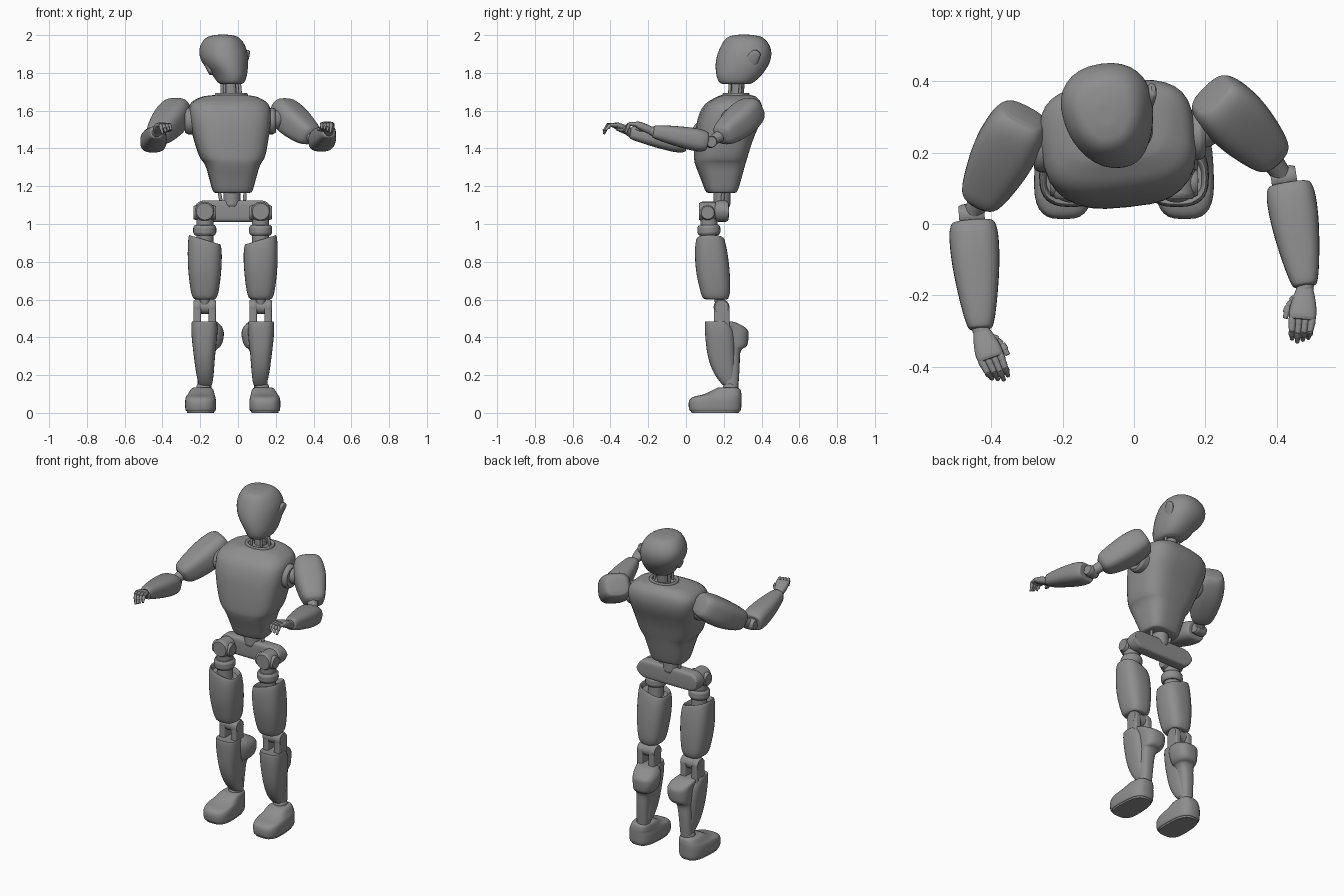
import bpy, bmesh
from math import sin, cos, pi, radians
from mathutils import Matrix, Vector as V

CX = -0.028   # body centre line
DARK = bpy.data.materials.new("dark_grey")
DARK.diffuse_color = (.27, .27, .27, 1)


def chaikin(rows, n=3):
    for _ in range(n):
        out = [rows[0]]
        for p, q in zip(rows, rows[1:]):
            out.append([a * .75 + b * .25 for a, b in zip(p, q)])
            out.append([a * .25 + b * .75 for a, b in zip(p, q)])
        rows = out + [rows[-1]]
    return rows


# Smooth loft: each section is (t, centre x, centre y, radius x, radius y[, rim slope])
def loft(name, secs, n=2.6, mat=None, taper=0, seg=32, s=None):
    bm = bmesh.new()
    rings = []
    for t, cx, cy, rx, ry, sl in chaikin([list(r) + [0] * (6 - len(r)) for r in secs]):
        ring = []
        for i in range(seg):
            a = 2 * pi * i / seg
            c, d = cos(a), sin(a)
            x = rx * abs(c) ** (2 / n) * (1 if c > 0 else -1)
            y = ry * abs(d) ** (2 / n) * (1 if d > 0 else -1)
            x *= 1 + taper * y / max(ry, 1e-4)
            co = V((cx + x, cy + y, t + sl * x))
            if s:
                co.x = CX + s * co.x
            ring.append(bm.verts.new(mat @ co if mat else co))
        rings.append(ring)
    for p, q in zip(rings, rings[1:]):
        for i in range(seg):
            j = (i + 1) % seg
            bm.faces.new((p[i], p[j], q[j], q[i]))
    bm.faces.new(rings[0][::-1])
    bm.faces.new(rings[-1])
    bmesh.ops.recalc_face_normals(bm, faces=bm.faces)
    me = bpy.data.meshes.new(name)
    bm.to_mesh(me)
    bm.free()
    me.materials.append(DARK)
    ob = bpy.data.objects.new(name, me)
    bpy.context.collection.objects.link(ob)
    bpy.context.view_layer.objects.active = ob
    bpy.ops.object.select_all(action='DESELECT')
    ob.select_set(True)
    bpy.ops.object.shade_smooth_by_angle(angle=radians(35))
    return ob


# Loft between two points, t given as a fraction of the length
def limb(name, a, b, secs, n=2.6, up=(0, 0, 1), seg=32):
    a, b = V(a), V(b)
    z = (b - a).normalized()
    x = V(up).cross(z)
    x = (x if x.length > .01 else V((1, 0, 0))).normalized()
    y = z.cross(x)
    m = Matrix((x, y, z)).transposed().to_4x4()
    m.translation = a
    L = (b - a).length
    return loft(name, [(r[0] * L,) + tuple(r[1:]) for r in secs], n, m, seg=seg)


def rod(name, a, b, r, r2=None, seg=24):
    r2 = r2 or r
    e = min(.3, .012 / (V(b) - V(a)).length)
    return limb(name, a, b, [(0, 0, 0, .85 * r, .85 * r), (e, 0, 0, r, r), (2 * e, 0, 0, r, r),
                             (1 - 2 * e, 0, 0, r2, r2), (1 - e, 0, 0, r2, r2),
                             (1, 0, 0, .85 * r2, .85 * r2)], 2, seg=seg)


def span(z, cx, y0, y1, rx, slope=0):
    return (z, cx, (y0 + y1) / 2, rx, (y1 - y0) / 2, slope)


def turn(deg, p):
    return Matrix.Translation(p) @ Matrix.Rotation(radians(deg), 4, 'Z') @ Matrix.Translation(-V(p))


# Torso, turned slightly to the side
loft("torso", [span(1.165, -.03, .12, .255, .09), span(1.17, -.03, .105, .27, .104),
               span(1.24, -.03, .08, .29, .122), span(1.315, -.03, .05, .31, .142),
               span(1.35, -.032, .045, .32, .172), span(1.45, -.037, .05, .35, .197),
               span(1.56, -.04, .065, .40, .218), span(1.635, -.042, .10, .40, .215),
               span(1.675, -.04, .17, .37, .15), span(1.682, -.036, .19, .345, .09)],
     3.2, turn(6, (-.035, .2, 0)))
loft("collar", [(1.655, -.035, .265, .09, .075), (1.69, -.035, .265, .087, .072),
                (1.695, -.035, .265, .08, .066), (1.69, -.035, .265, .07, .056),
                (1.675, -.035, .265, .068, .054)], 2.2)

# Neck
rod("neck", (-.035, .27, 1.66), (-.04, .28, 1.79), .034)
for dx, dy in ((-.05, .02), (.05, .02), (-.035, -.035), (.035, -.035)):
    rod("neck_strut", (-.035 + dx, .265 + dy, 1.67), (-.04 + dx * .9, .27 + dy, 1.78), .008, seg=12)

# Head: egg narrowing towards the face, with nearly flush side pads
loft("head", [(1.74, -.04, .262, .05, .07), (1.748, -.04, .262, .07, .092), (1.79, -.043, .278, .09, .123),
              (1.86, -.067, .303, .124, .147), (1.93, -.075, .317, .126, .138),
              (1.99, -.077, .315, .09, .10), (2.002, -.077, .31, .035, .04), (2.002, -.077, .31, .01, .01)],
     2.2, turn(9, (-.06, .3, 0)), taper=.14)
for s, px in ((-1, -.163), (1, .033)):
    lean = V((s * .022, .04, .06))
    c = V((px, .32 + .02 * s, 1.855))
    limb("side_pad", c - lean, c + lean, [(0, 0, 0, .006, .01), (.06, 0, 0, .013, .026), (.5, 0, 0, .018, .038),
                                          (.94, 0, 0, .013, .026), (1, 0, 0, .006, .01)], 2.6, up=(0, -1, .3))

# Waist and pelvis bar with round ends
rod("waist", (-.033, .19, 1.09), (-.033, .19, 1.18), .045)
for x in (-.105, .04):
    rod("waist_strut", (x * .8, .19, 1.09), (x, .2, 1.2), .009, seg=12)
ends = [(-.207 + .057 * (1 - cos(a * pi / 10)), .057 * sin(a * pi / 10)) for a in range(6)]
bar = [(t, 0, 0, .037, max(r, .004)) for t, r in ends]
bar += [(-r[0],) + r[1:] for r in bar[::-1]]
loft("pelvis", bar, 5, Matrix.Translation((CX, .19, 1.068)) @ Matrix(((0, 0, 1, 0), (1, 0, 0, 0), (0, 1, 0, 0), (0, 0, 0, 1))))


def X(s, x):
    return CX + s * x


for s in (-1, 1):
    c = .148
    # Hip joint
    rod("hip_pivot", (X(s, c), .165, 1.066), (X(s, c), .07, 1.066), .052)
    rod("hip_hub", (X(s, c - .06), .115, 1.06), (X(s, c + .06), .115, 1.06), .04)
    rod("hip_post", (X(s, c), .12, 1.06), (X(s, c), .125, .85), .045)
    rod("hip_ring", (X(s, c), .12, .995), (X(s, c), .122, .94), .061)
    # Thigh shell with slanted rim
    loft("thigh", [span(.60, c, .11, .215, .045), span(.605, c, .09, .225, .062), span(.645, c, .075, .235, .075),
                   span(.75, c, .052, .232, .088), span(.85, c, .046, .22, .091, .1),
                   span(.915, c, .052, .205, .086, .3), span(.918, c, .062, .195, .076, .3),
                   span(.89, c, .07, .185, .07, .3)], 2.7, s=s)
    # Knee: two side plates around a middle block
    for o in (-.039, .039):
        k = c + o
        rod("knee_disc", (X(s, k - .02), .188, .56), (X(s, k + .02), .188, .56), .042)
        loft("knee_plate", [span(.45, k, .148, .23, .02), span(.56, k, .148, .23, .02)], 6, s=s)
    rod("knee_pin", (X(s, c - .045), .188, .56), (X(s, c + .045), .188, .56), .036)
    rod("knee_link", (X(s, c), .17, .63), (X(s, c), .188, .54), .026)
    # Shin shell and calf
    d = c + .002
    loft("shin", [span(.484, d, .108, .20, .06), span(.486, d, .10, .23, .068), span(.42, d, .10, .26, .07),
                  span(.30, d, .113, .26, .056), span(.21, d - .003, .145, .262, .047),
                  span(.15, d - .006, .19, .265, .036), span(.14, d - .006, .21, .255, .026)], 2.8, s=s)
    loft("calf", [span(.484, d - .006, .18, .24, .05), span(.48, d - .01, .17, .265, .062),
                  span(.445, d - .03, .17, .33, .072), span(.40, d - .032, .18, .332, .072),
                  span(.35, d - .026, .19, .325, .062), span(.335, d - .012, .20, .285, .046),
                  span(.25, d - .004, .20, .285, .04), span(.11, d, .20, .275, .035)], 2.6, s=s)
    rod("ankle", (X(s, d), .235, .15), (X(s, d + .01), .235, .09), .04)
    # Foot and sole
    f = .17
    loft("foot", [span(.008, f, .03, .28, .07), span(.012, f, .016, .292, .08), span(.06, f, .012, .294, .082),
                  span(.085, f, .03, .294, .077), span(.098, f - .003, .10, .294, .07),
                  span(.128, f - .008, .155, .288, .058), span(.134, f - .008, .17, .27, .045)],
         3, taper=-.08, s=s)
    loft("sole", [span(0, f, .03, .28, .07), span(.012, f, .025, .285, .073)], 3, taper=-.08, s=s)


# Hand: palm, fingers curling down, and thumb
def hand(wrist, knuckle, tip, s):
    w, k, t = V(wrist), V(knuckle), V(tip)
    d = (k - w).normalized()
    inner = d.cross(V((0, 0, 1))).normalized()
    if inner.x * s > 0:
        inner.negate()
    rod("wrist", w - d * .04, w + d * .02, .024)
    limb("palm", w, k, [(0, 0, 0, .02, .018), (.15, 0, 0, .026, .021), (.6, 0, 0, .037, .022),
                        (.95, 0, 0, .039, .017), (1.05, 0, 0, .032, .01)], 2.5)
    for i in range(4):
        o = inner * (.028 - .0187 * i)
        a = k + o - d * .008
        m = k + (t - k) * (.55 - .04 * abs(i - 1)) + o * .9 + V((0, 0, .010))
        e = t + o * .8 - d * .008 * abs(i - 1) - V((0, 0, .004 + .006 * i))
        rod("finger_base", a, m + (m - a) * .1, .011, .010, 12)
        rod("finger_tip", m, e, .010, .007, 12)
    a = w + d * .035 + inner * .018
    m = a + d * .03 + inner * .024 - V((0, 0, .016))
    rod("thumb_base", a, m, .015, .011, 12)
    rod("thumb_tip", m, m + d * .038 + inner * .006 - V((0, 0, .012)), .011, .008, 12)


# Arms, each posed by its own joint points
def arm(s, joint, sh, el0, pivot, fa, wr, kn, tip):
    j = V(joint)
    rod("shoulder_disc", j - V((s * .08, 0, 0)), j + V((s * .025, 0, 0)), .07)
    rod("shoulder_link", j, V(sh).lerp(V(el0), .25), .05)
    limb("upper_arm", sh, el0, [(-.06, 0, 0, .045, .04), (-.04, 0, 0, .068, .062), (.1, 0, 0, .085, .078),
                                (.4, 0, -.004, .092, .082), (.75, 0, -.004, .077, .072),
                                (.98, 0, 0, .06, .058), (1.04, 0, 0, .035, .035)], 3)
    p = V(pivot)
    ax = (V(wr) - V(fa)).cross(V((0, 0, 1))).normalized()
    rod("elbow_upper_link", V(el0).lerp(V(sh), .2), p, .034, .028)
    rod("elbow_pin", p - ax * .036, p + ax * .036, .032)
    rod("elbow_lower_link", p, V(fa).lerp(V(wr), .3), .028, .034)
    limb("forearm", fa, wr, [(.0, 0, 0, .045, .036), (.0, 0, 0, .062, .05), (.12, 0, 0, .07, .061),
                             (.4, 0, 0, .067, .058), (.75, 0, 0, .052, .046),
                             (.98, 0, 0, .037, .035), (1, 0, 0, .025, .024)], 2.7)
    hand(wr, kn, tip, s)


arm(-1, (-.255, .215, 1.545), (-.315, .295, 1.61), (-.43, .07, 1.465), (-.455, .025, 1.43),
    (-.452, .005, 1.43), (-.43, -.295, 1.485), (-.402, -.375, 1.525), (-.372, -.44, 1.505))
arm(1, (.175, .25, 1.545), (.225, .355, 1.61), (.388, .19, 1.465), (.42, .13, 1.435),
    (.435, .11, 1.435), (.48, -.175, 1.49), (.472, -.265, 1.53), (.465, -.332, 1.51))
